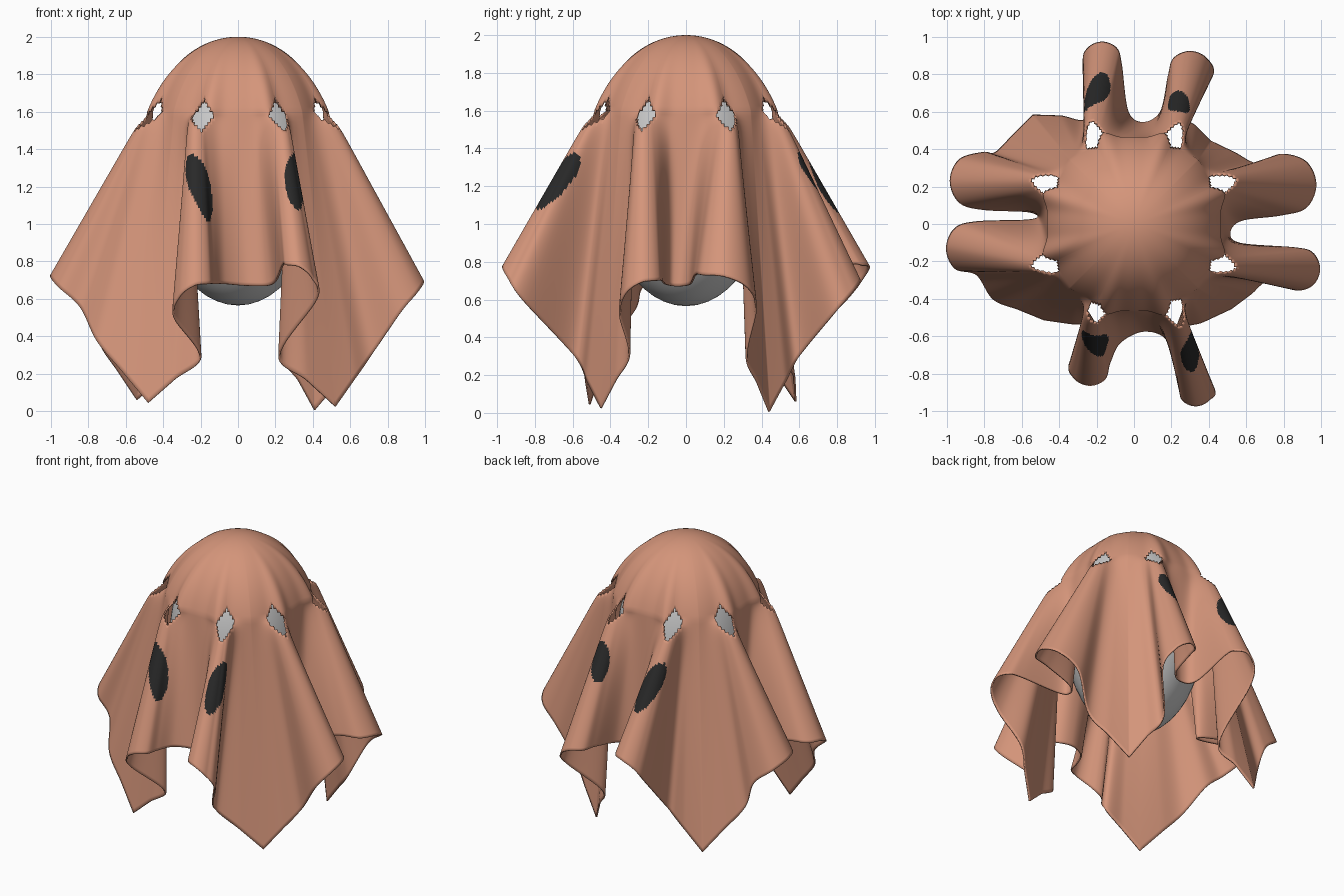
import bpy, bmesh, math
from mathutils import Vector, Matrix

if "Cube" in bpy.data.objects:
    bpy.data.objects.remove(bpy.data.objects["Cube"])


def material(name, rgb):
    m = bpy.data.materials.new(name)
    m.diffuse_color = (*rgb, 1)
    m.use_nodes = True
    m.node_tree.nodes["Principled BSDF"].inputs["Base Color"].default_value = m.diffuse_color
    return m


CLOTH = material("terracotta cloth", (0.66, 0.30, 0.195))
BLACK = material("black eyes", (0.022, 0.022, 0.022))
GREY = material("light grey", (0.6, 0.6, 0.6))

# Corners of the square cloth: front left, front right, back right, back left
CORNERS = [Vector(p) for p in ((-.48, -.51, .045), (.52, -.45, .025), (.41, .44, .006), (-.54, .58, .06))]
# Per side (front, right, back, left): two folds and the valley between.
# Fold = tip (along, outward, z), half width, neck (along, outward, z)
SIDES = [
    (((-.235, .86, .67), .105, (-.20, .55, .29)), ((.33, .97, .77), .09, (.22, .59, .30)), (.06, .57, .67)),
    (((-.24, .99, .69), .11, (-.30, .72, .31)), ((.21, .97, .72), .16, (.32, .66, .30)), (-.05, .51, .67)),
    (((-.30, .92, .70), .115, (-.25, .60, .30)), ((.17, .97, .77), .10, (.25, .57, .30)), (-.05, .54, .67)),
    (((-.23, .98, .72), .15, (-.38, .74, .36)), ((.13, 1.0, .72), .14, (.40, .75, .37)), (-.04, .51, .67)),
]
RING_Z, TOP_Z = 1.6, 1.995
SUB, DOME, SKIRT = 10, 30, 50
FOLD = 25          # angle of each fold from the middle of its side


def catmull(pts, sub):
    out = []
    for i in range(len(pts) - 1):
        a, b = pts[max(i - 1, 0)], pts[i]
        c, d = pts[i + 1], pts[min(i + 2, len(pts) - 1)]
        for j in range(sub):
            t = j / sub
            out.append(0.5 * (2 * b + (c - a) * t + (2 * a - 5 * b + 4 * c - d) * t * t
                              + (3 * b - a - 3 * c + d) * t ** 3))
    return out


def half_edge(corner, fold, valley, sgn):
    """Hem points from a corner, round one fold, towards the valley; 4th value = angle on the head."""
    (t, o, z), w, neck = fold
    mid = (corner + Vector(neck)) / 2
    inner = t - sgn * w
    flank = inner + (valley[0] - inner) * .3
    pts = [(*corner, 45), (*mid, 39), (*neck, 33),
           (t + sgn * w, o - w * 1.15, z - .17, 29), (t + sgn * w * .75, o - w * .32, z - .06, 27),
           (t, o, z, FOLD), (t - sgn * w * .75, o - w * .32, z + .01, 22.5),
           (inner, o - w * 1.15, z + .01, 19), (flank, valley[1] + .06, valley[2] + .01, 10)]
    return [Vector((*p[:3], sgn * p[3])) for p in pts]


def bump(x, centre, width):
    return math.exp(-((abs(x) - centre) / width) ** 2)


def columns():
    """Yield (angle from nearest hole, head ring point, skirt start, hem point) all the way round."""
    for k, (left, right, valley) in enumerate(SIDES):
        rot = Matrix.Rotation(k * math.pi / 2, 3, 'Z')

        def local(c):
            p = rot.inverted() @ c
            return Vector((p.x, -p.y, p.z))
        a = half_edge(local(CORNERS[k]), left, valley, -1)
        b = half_edge(local(CORNERS[(k + 1) % 4]), right, valley, 1)
        for p in catmull(a + [Vector((*valley, 0))] + b[::-1], SUB):
            ang = p[3]
            diag = .46 + .02 * max(0, (abs(ang) - 25) / 20)
            f = math.radians(ang)
            way = rot @ Vector((math.sin(f), -math.cos(f), 0))
            up = Vector((0, 0, RING_Z))
            hole = abs(ang) - (22.5 if k == 0 and ang < 0 else 25.5)
            yield (hole, way * (diag + .045 * bump(ang, 19, 7)) + up,
                   way * (diag + .085 * bump(ang, 26, 8)) + up, rot @ Vector((p[0], -p[1], p[2])))


# Eye spots: centre, long direction, half length, half width
EYES = [(Vector(c), Vector(d).normalized(), l, w) for c, d, l, w in (
    ((-.19, -.64, 1.18), (.12, -.12, -.34), .21, .064),
    ((.32, -.70, 1.22), (.04, -.25, -.28), .20, .07),
    ((-.20, .71, 1.21), (.08, .21, -.28), .19, .066),
    ((.23, .67, 1.26), (-.06, .12, -.23), .15, .07))]


def is_eye(p):
    for c, d, l, w in EYES:
        v = p - c
        along = v.dot(d)
        if (along / l) ** 2 + (v - d * along).length_squared / w ** 2 < 1:
            return True
    return False


def build_cloth():
    bm = bmesh.new()
    apex = bm.verts.new((0, 0, TOP_Z))
    alpha = math.radians(65)
    cols, angles = [], []
    for hole, ring, start, hem in columns():
        col = []
        mean = ring.xy.normalized() * .48
        for i in range(1, DOME + 1):
            a = alpha * i / DOME
            s = math.sin(a) / math.sin(alpha)
            z = TOP_Z - (TOP_Z - RING_Z) * (1 - math.cos(a)) / (1 - math.cos(alpha))
            # Round at the crown, pulled out towards the folds lower down
            xy = mean.lerp(ring.xy, s * s) * s
            col.append(bm.verts.new((xy.x, xy.y, z)))
        for i in range(1, SKIRT + 1):
            t = i / SKIRT
            col.append(bm.verts.new(start.lerp(hem, t) + (ring - start) * math.exp(-t / .035)))
        cols.append(col)
        angles.append(hole)
    n = len(cols)
    for k in range(n):
        c, d = cols[k], cols[(k + 1) % n]
        bm.faces.new((apex, c[0], d[0]))
        for i in range(len(c) - 1):
            f = bm.faces.new((c[i], c[i + 1], d[i + 1], d[i]))
            p = f.calc_center_median()
            # Diamond hole at the top of every fold
            if abs(angles[k]) / 7 + abs(p.z - 1.58) / .085 < 1:
                bm.faces.remove(f)
                continue
            f.material_index = 1 if is_eye(p) else 0
    bmesh.ops.delete(bm, geom=[v for v in bm.verts if not v.link_faces], context='VERTS')
    bmesh.ops.recalc_face_normals(bm, faces=bm.faces)
    for f in bm.faces:
        f.smooth = True
    me = bpy.data.meshes.new("draped_cloth")
    bm.to_mesh(me)
    bm.free()
    me.materials.append(CLOTH)
    me.materials.append(BLACK)
    ob = bpy.data.objects.new("draped_cloth", me)
    bpy.context.collection.objects.link(ob)
    mod = ob.modifiers.new("thickness", 'SOLIDIFY')
    mod.thickness = 0.01
    mod.offset = 0


build_cloth()

# Egg-shaped body under the cloth
bpy.ops.mesh.primitive_uv_sphere_add(segments=48, ring_count=24, radius=1, location=(0, 0, 1.265))
body = bpy.context.object
body.name = "inner_body"
body.scale = (.45, .45, .70)
body.data.materials.append(GREY)
bpy.ops.object.shade_smooth()
